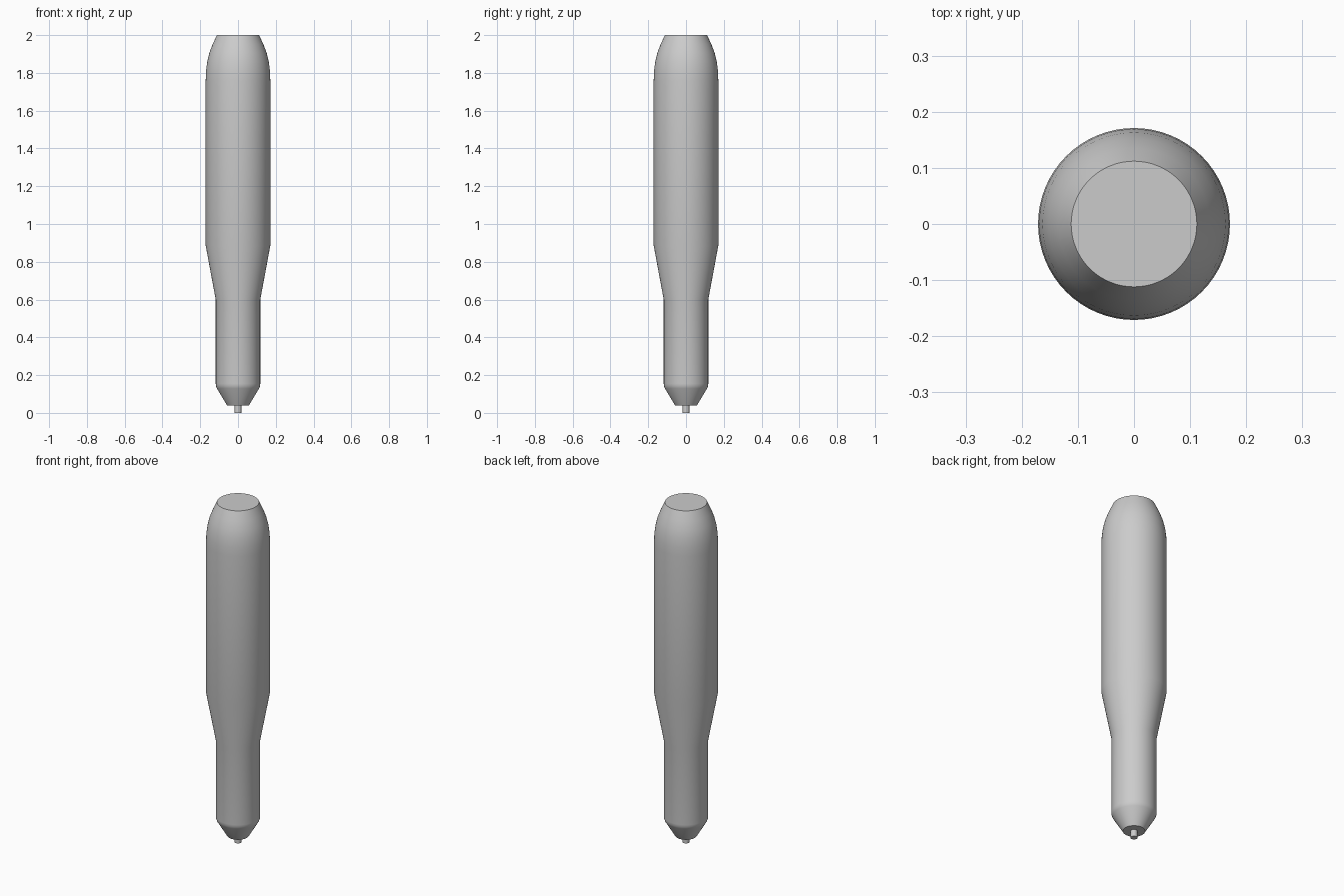
import bpy, bmesh
from math import radians, sin, cos, tau

cube = bpy.data.objects.get("Cube")
if cube:
    bpy.data.objects.remove(cube, do_unlink=True)

grey = bpy.data.materials.new("light_grey")
grey.use_nodes = True
colour = (0.6, 0.6, 0.6, 1)
grey.diffuse_color = colour
grey.node_tree.nodes["Principled BSDF"].inputs["Base Color"].default_value = colour


def lathe(name, profile, sides):
    """Turn a (radius, height) profile around z and cap both ends."""
    bm = bmesh.new()
    rings = [[bm.verts.new((r * cos(tau * i / sides), r * sin(tau * i / sides), z))
              for i in range(sides)] for r, z in profile]
    for low, high in zip(rings, rings[1:]):
        for i in range(sides):
            j = (i + 1) % sides
            bm.faces.new((low[i], low[j], high[j], high[i]))
    bm.faces.new(rings[0][::-1])
    bm.faces.new(rings[-1])
    mesh = bpy.data.meshes.new(name)
    bm.to_mesh(mesh)
    bm.free()
    mesh.materials.append(grey)
    obj = bpy.data.objects.new(name, mesh)
    bpy.context.collection.objects.link(obj)
    bpy.ops.object.select_all(action="DESELECT")
    obj.select_set(True)
    bpy.context.view_layer.objects.active = obj
    bpy.ops.object.shade_smooth_by_angle(angle=radians(40))
    return obj


# Barrel: nose cone, slim grip, flare, wide handle and rounded shoulder
lathe("barrel", [
    (0.058, 0.04), (0.112, 0.13), (0.117, 0.142), (0.118, 0.155),
    (0.118, 0.6), (0.171, 0.885), (0.171, 1.76), (0.169, 1.81),
    (0.163, 1.86), (0.152, 1.905), (0.135, 1.95), (0.112, 2.0)], 64)

# Small needle tip under the nose cone
lathe("needle_tip", [(0.018, 0), (0.018, 0.06)], 24)
